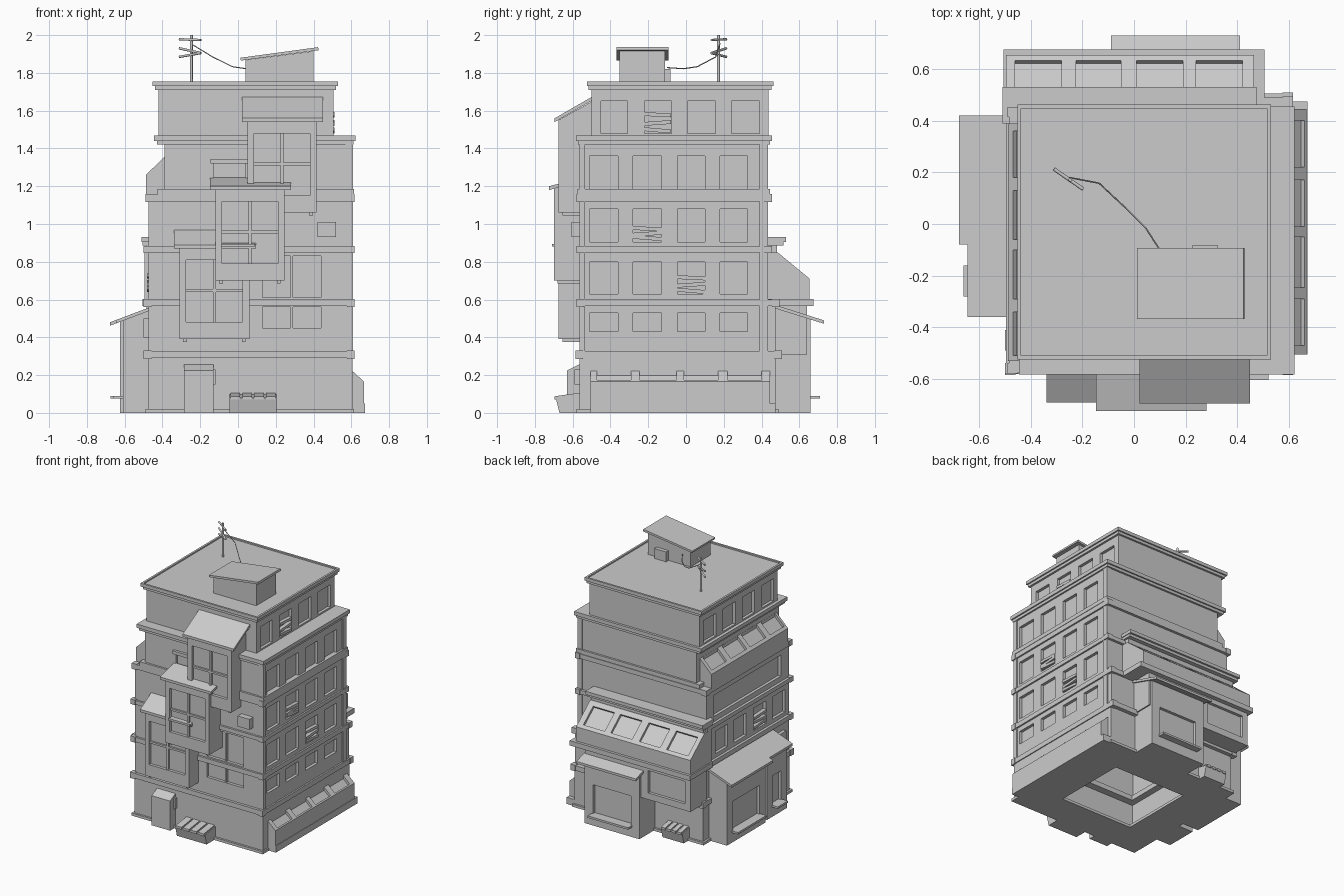
import bpy, bmesh, math

if "Cube" in bpy.data.objects:
    bpy.data.objects.remove(bpy.data.objects["Cube"])

# Each side of the building maps (along, outward, height) to world space
SIDES = {'F': lambda u, d, z: (u, -d, z), 'B': lambda u, d, z: (u, d, z),
         'R': lambda u, d, z: (d, u, z), 'L': lambda u, d, z: (-d, u, z)}


def finish(name, bm):
    bmesh.ops.recalc_face_normals(bm, faces=bm.faces)
    me = bpy.data.meshes.new(name)
    bm.to_mesh(me)
    bm.free()
    ob = bpy.data.objects.new(name, me)
    bpy.context.collection.objects.link(ob)
    return ob


def loft(name, side, pairs):
    bm = bmesh.new()
    for a, b in pairs:
        va = [bm.verts.new(SIDES[side](*p)) for p in a]
        vb = [bm.verts.new(SIDES[side](*p)) for p in b]
        bm.faces.new(va)
        bm.faces.new(vb[::-1])
        n = len(va)
        for i in range(n):
            j = (i + 1) % n
            bm.faces.new((va[i], vb[i], vb[j], va[j]))
    return finish(name, bm)


def prism(name, side, spans, prof):
    """Profile of (outward, height) swept along the wall over each span."""
    return loft(name, side, [([(u0, d, z) for d, z in prof], [(u1, d, z) for d, z in prof])
                             for u0, u1 in spans])


def box(name, side, spans, d0, d1, z0, z1):
    return prism(name, side, spans, [(d0, z0), (d1, z0), (d1, z1), (d0, z1)])


def planks(name, side, u0, u1, z0, z1, d):
    """Three crooked boards nailed over a window."""
    pairs = []
    h = (z1 - z0) / 3
    for i, (ta, tb) in enumerate([(0.012, 0.0), (0.0, 0.01), (0.012, 0.005)]):
        z = z0 + i * h
        q = [(u0, z + ta), (u1, z + tb), (u1, z + tb + 0.02), (u0, z + ta + 0.02)]
        pairs.append(([(u, d - 0.03, v) for u, v in q], [(u, d + 0.006, v) for u, v in q]))
    loft(name, side, pairs)


def ring(name, x0, x1, y0, y1, z0, z1, t):
    """Rectangular tube with wall thickness t."""
    bm = bmesh.new()
    L = [[bm.verts.new(p) for p in ((x0 + k, y0 + k, z), (x1 - k, y0 + k, z),
                                    (x1 - k, y1 - k, z), (x0 + k, y1 - k, z))]
         for k, z in ((0, z0), (0, z1), (t, z1), (t, z0))]
    for a in range(4):
        for i in range(4):
            b, j = (a + 1) % 4, (i + 1) % 4
            bm.faces.new((L[a][i], L[a][j], L[b][j], L[b][i]))
    return finish(name, bm)


def cut(ob, cutter):
    m = ob.modifiers.new("cut", 'BOOLEAN')
    m.operation, m.solver, m.object = 'DIFFERENCE', 'EXACT', cutter
    bpy.context.view_layer.objects.active = ob
    bpy.ops.object.modifier_apply(modifier=m.name)
    bpy.data.objects.remove(cutter)


def recess(ob, side, spans, d, z0, z1, depth=0.022):
    cut(ob, box("cutter", side, spans, d - depth, d + 0.05, z0, z1))


def tube(name, pts, r):
    cu = bpy.data.curves.new(name, 'CURVE')
    cu.dimensions, cu.bevel_depth, cu.bevel_resolution, cu.use_fill_caps = '3D', r, 1, True
    sp = cu.splines.new('POLY')
    sp.points.add(len(pts) - 1)
    for p, c in zip(sp.points, pts):
        p.co = (*c, 1)
    ob = bpy.data.objects.new(name, cu)
    bpy.context.collection.objects.link(ob)


# Storeys, hollow, bottom to top: x0, x1, y0, y1, z0, z1
FL = [(-0.475, 0.605, -0.565, 0.475, 0.005, 0.30), (-0.475, 0.60, -0.56, 0.475, 0.30, 0.58),
      (-0.475, 0.60, -0.56, 0.43, 0.58, 0.87), (-0.475, 0.60, -0.56, 0.43, 0.87, 1.14),
      (-0.39, 0.60, -0.56, 0.43, 1.14, 1.44), (-0.42, 0.505, -0.50, 0.437, 1.44, 1.73)]
floors = [ring(f"storey_{i}", *f, 0.09) for i, f in enumerate(FL)]
ring("base_plate", -0.49, 0.615, -0.58, 0.49, 0, 0.02, 0.25)

# Window recesses
WR = [(-0.51, -0.36), (-0.28, -0.13), (-0.045, 0.10), (0.18, 0.325)]
WT = [(-0.45, -0.31), (-0.22, -0.077), (0.008, 0.156), (0.24, 0.39)]
for i, z0, z1 in ((1, 0.43, 0.53), (2, 0.63, 0.80), (3, 0.905, 1.08), (4, 1.18, 1.36)):
    recess(floors[i], 'R', WR, 0.60, z0, z1)
recess(floors[5], 'R', WT, 0.505, 1.48, 1.65)
recess(floors[5], 'L', WT, 0.42, 1.48, 1.65)
recess(floors[2], 'L', WR, 0.475, 0.63, 0.80)
recess(floors[3], 'L', [(-0.46, 0.34)], 0.475, 0.92, 1.08)
recess(floors[1], 'F', [(0.13, 0.44)], 0.56, 0.45, 0.56)
recess(floors[2], 'F', [(0.13, 0.44)], 0.56, 0.61, 0.83)
recess(floors[4], 'F', [(-0.13, 0.04)], 0.56, 1.20, 1.32)
box("front_lintel", 'F', [(-0.145, 0.055)], 0.55, 0.58, 1.32, 1.345)
box("front_mullion", 'F', [(0.278, 0.292)], 0.53, 0.556, 0.45, 0.83)
planks("planks_top", 'R', -0.22, -0.08, 1.48, 1.60, 0.505)
planks("planks_mid", 'R', -0.28, -0.13, 0.91, 0.98, 0.60)
planks("planks_low", 'R', -0.045, 0.10, 0.63, 0.73, 0.60)
planks("planks_left", 'L', -0.28, -0.13, 0.64, 0.74, 0.475)

# Bands between storeys with corner blocks
BANDS = [(-0.495, 0.612, -0.58, 0.505, 0.29, 0.327), (-0.495, 0.612, -0.575, 0.49, 0.565, 0.60),
         (-0.495, 0.612, -0.575, 0.45, 0.85, 0.88), (-0.485, 0.612, -0.575, 0.45, 1.12, 1.155)]
E = 0.004
for i, (x0, x1, y0, y1, z0, z1) in enumerate(BANDS):
    ring(f"band_{i}", x0, x1, y0, y1, z0, z1, 0.16)
    for s, a in (('front', y0 - E), ('back', y1 + E - 0.04)):
        box(f"{s}_corner_blocks_{i}", 'B', [(x0 - E, x0 - E + 0.04), (x1 + E - 0.04, x1 + E)],
            a, a + 0.04, z0 - E, z1 + E)
box("right_pilasters", 'R', [(-0.565, -0.535), (0.39, 0.435)], 0.57, 0.608, 0.30, 1.43)
ring("ledge_cornice", -0.425, 0.615, -0.575, 0.445, 1.155, 1.185, 0.12)
ring("upper_cornice_low", -0.43, 0.612, -0.572, 0.445, 1.42, 1.44, 0.16)
ring("upper_cornice_top", -0.445, 0.622, -0.582, 0.455, 1.44, 1.468, 0.20)

# Flat roof with thin parapet
ring("roof_cornice_low", -0.44, 0.52, -0.515, 0.452, 1.71, 1.73, 0.06)
ring("roof_cornice_top", -0.452, 0.53, -0.525, 0.462, 1.73, 1.755, 0.015)
box("roof_deck", 'B', [(-0.44, 0.52)], -0.515, 0.452, 1.725, 1.745)


# Glazed lean-tos with four sloped window recesses (slope = last two profile points)
def lean_to(name, side, span, prof, wins, t1):
    ob = prism(name, side, [span], prof)
    (da, za), (db, zb) = prof[-2:]
    n = math.hypot(db - da, zb - za)
    nd, nz = (zb - za) / n, (da - db) / n
    at = lambda t, h: (da + (db - da) * t + nd * h, za + (zb - za) * t + nz * h)
    cut(ob, prism("cutter", side, wins, [at(0.13, 0.03), at(t1, 0.03), at(t1, -0.018), at(0.13, -0.018)]))


lean_to("back_lean_to", 'B', (-0.495, 0.465),
        [(0.40, 0.85), (0.40, 0.60), (0.655, 0.60), (0.655, 0.71), (0.485, 0.85)],
        [(-0.46, -0.28), (-0.225, -0.05), (0.01, 0.19), (0.24, 0.42)], 0.82)
box("back_lean_to_wall", 'B', [(-0.485, 0.455)], 0.40, 0.483, 0.84, 0.90)
box("back_lean_to_band", 'B', [(-0.505, 0.505)], 0.40, 0.675, 0.565, 0.602)
box("back_lean_to_cornice", 'B', [(-0.505, 0.47)], 0.40, 0.515, 0.885, 0.905)
box("back_lean_to_cap", 'B', [(-0.51, 0.475)], 0.39, 0.53, 0.905, 0.93)
lean_to("left_lean_to", 'L', (-0.53, 0.39),
        [(0.345, 1.15), (0.487, 1.15), (0.487, 1.26), (0.345, 1.40)],
        [(-0.51, -0.34), (-0.29, -0.10), (-0.06, 0.13), (0.18, 0.36)], 0.68)
lean_to("right_lean_to", 'R', (-0.505, 0.445),
        [(0.59, 0.005), (0.668, 0.005), (0.668, 0.165), (0.602, 0.225)],
        [(-0.47, -0.29), (-0.245, -0.05), (-0.01, 0.17), (0.22, 0.40)], 1.0)
box("right_lean_to_plinth", 'R', [(-0.505, 0.475)], 0.59, 0.672, 0, 0.05)

# Overhanging room on the back, under the lean-to
room = box("back_overhang", 'B', [(-0.485, 0.40)], 0.44, 0.64, 0.31, 0.57)
recess(room, 'B', [(-0.44, -0.13)], 0.64, 0.36, 0.53)


# Sheds on the back and left: walls, slanted roof, recessed opening and sill
def shed(name, side, u0, u1, wall, eave, top, d_in=0.46):
    slope = (top[1] - eave[1]) / (top[0] - eave[0])
    h = lambda d: eave[1] + slope * (d - eave[0])
    ob = prism(name + "_walls", side, [(u0 + 0.02, u1 - 0.02)],
               [(d_in, 0), (wall, 0), (wall, h(wall) - 0.01), (d_in, h(d_in) - 0.01)])
    recess(ob, side, [(u0 + 0.09, u1 - 0.09)], wall, 0.09, 0.31)
    box(name + "_sill", side, [(u0 + 0.08, u1 - 0.08)], wall - 0.01, wall + 0.05, 0.075, 0.09)
    prism(name + "_roof", side, [(u0, u1)], [eave, top, (top[0], top[1] - 0.018), (eave[0], eave[1] - 0.018)])


shed("back_shed", 'B', -0.09, 0.41, 0.66, (0.73, 0.49), (0.46, 0.575))
shed("left_shed_long", 'L', -0.08, 0.42, 0.625, (0.677, 0.48), (0.465, 0.56))
shed("left_shed_short", 'L', -0.36, -0.08, 0.61, (0.645, 0.492), (0.465, 0.56))


# Hanging bays on the front: body, window, roof and brackets
def bay(name, u0, u1, z0, d, wall, eave, top):
    w = [(u0 + 0.035, u1 - 0.035)]
    ob = prism(name + "_body", 'F', [(u0, u1)],
               [(wall - 0.03, z0), (d, z0), (d, eave[1] - 0.01), (wall - 0.03, top[1] - 0.01)])
    recess(ob, 'F', w, d, z0 + 0.09, z0 + 0.42)
    c = (u0 + u1) / 2
    box(name + "_mullion", 'F', [(c - 0.008, c + 0.008)], d - 0.03, d - 0.008, z0 + 0.09, z0 + 0.42)
    box(name + "_transom", 'F', w, d - 0.03, d - 0.008, z0 + 0.25, z0 + 0.265)
    box(name + "_brackets", 'F', [(u0 + 0.02, u0 + 0.04), (u1 - 0.04, u1 - 0.02)],
        wall - 0.02, d - 0.02, z0 - 0.015, z0 + 0.01)
    prism(name + "_roof", 'F', [(u0 - 0.028, u1 + 0.034)],
          [eave, top, (top[0], top[1] - 0.02), (eave[0], eave[1] - 0.02)])


bay("bay_low", -0.31, 0.06, 0.39, 0.675, 0.56, (0.692, 0.89), (0.555, 0.97))
bay("bay_mid", -0.12, 0.246, 0.70, 0.70, 0.56, (0.725, 1.20), (0.555, 1.245))
bay("bay_high", 0.05, 0.416, 1.06, 0.675, 0.50, (0.695, 1.56), (0.495, 1.675))
box("bay_mid_plank", 'F', [(-0.09, 0.09)], 0.67, 0.71, 0.88, 0.895)

# Street-level and wall-mounted pieces
prism("front_kiosk", 'F', [(-0.285, -0.13)], [(0.55, 0), (0.63, 0), (0.63, 0.225), (0.55, 0.265)])
box("front_kiosk_side_box", 'F', [(-0.13, -0.118)], 0.56, 0.59, 0.15, 0.23)


def crate(name, side, u0, u1, d0, d1):
    prism(name, side, [(u0, u1)], [(d0, 0), (d1 - 0.02, 0), (d1, 0.08), (d0, 0.10)])
    w = (u1 - u0) / 4
    prism(name + "_slats", side, [(u0 + i * w + 0.006, u0 + (i + 1) * w - 0.006) for i in range(4)],
          [(d0, 0.09), (d1 + 0.005, 0.07), (d1 + 0.005, 0.088), (d0, 0.108)])


crate("front_crate", 'F', -0.045, 0.205, 0.55, 0.69)
crate("back_crate", 'B', -0.36, -0.18, 0.46, 0.56)
box("front_wall_unit", 'F', [(0.42, 0.52)], 0.55, 0.605, 0.93, 1.01)
box("left_wall_unit", 'L', [(-0.49, -0.41)], 0.46, 0.50, 0.40, 0.50)

# Rooftop hut with slanted roof
prism("roof_hut", 'R', [(-0.352, -0.112)], [(0.04, 1.73), (0.40, 1.73), (0.40, 1.915), (0.04, 1.868)])
prism("roof_hut_roof", 'R', [(-0.367, -0.093)], [(0.015, 1.865), (0.427, 1.92), (0.424, 1.936), (0.012, 1.88)])
box("roof_hut_door", 'B', [(0.225, 0.325)], -0.13, -0.083, 1.735, 1.82)

# Pole with crossbars and sagging wire
tube("pole", [(-0.247, 0.172, 1.73), (-0.247, 0.172, 2.0)], 0.008)
for i, (za, zb) in enumerate([(1.978, 1.974), (1.93, 1.905), (1.885, 1.905)]):
    tube(f"crossbar_{i}", [(-0.31, 0.213, za), (-0.197, 0.135, zb)], 0.007)
tube("wire", [(-0.25, 0.18, 1.955), (-0.135, 0.158, 1.885), (-0.03, 0.06, 1.833),
              (0.045, -0.015, 1.822), (0.10, -0.10, 1.828)], 0.003)
